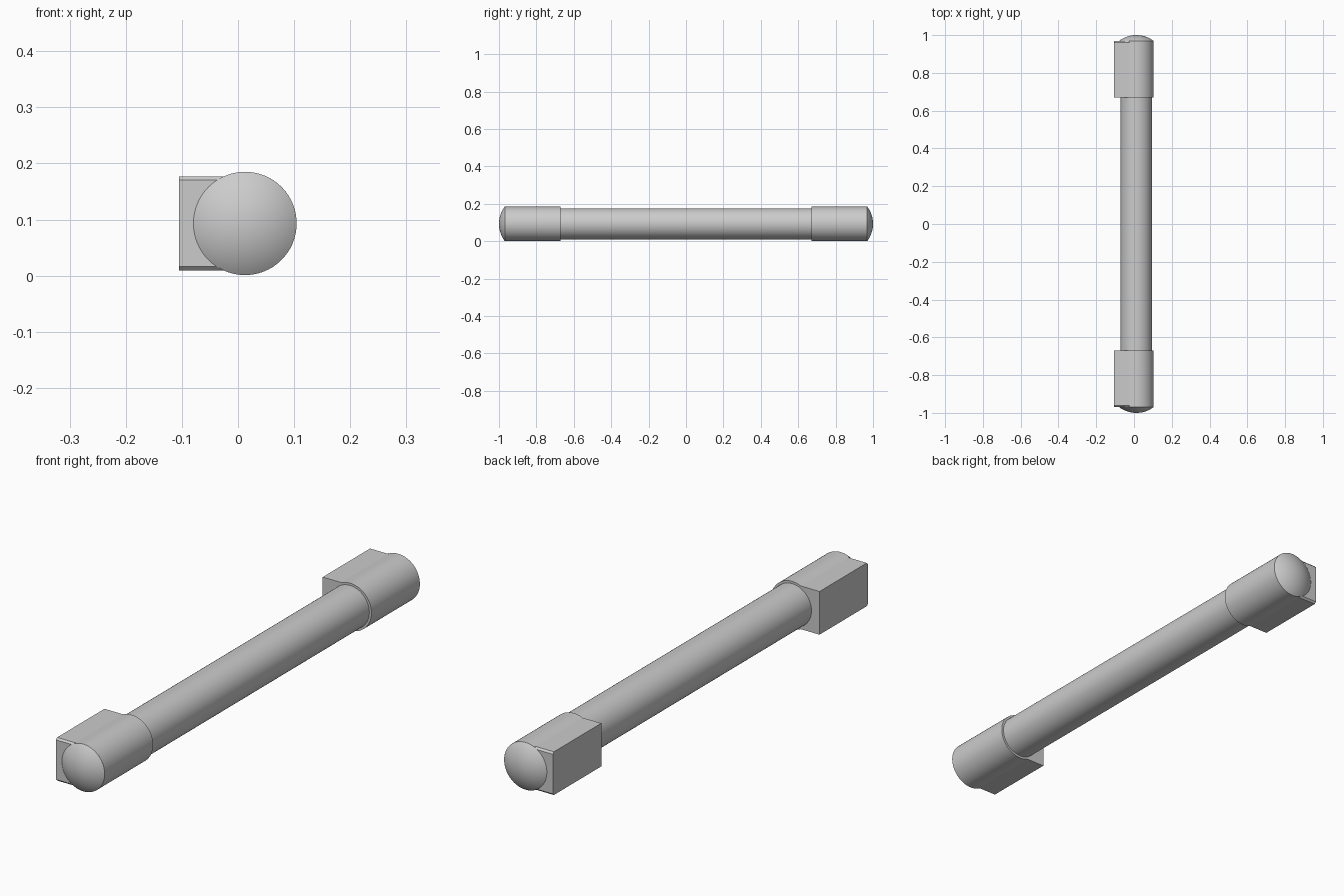
import bpy, bmesh, math

if "Cube" in bpy.data.objects:
    bpy.data.objects.remove(bpy.data.objects["Cube"])

CX, CZ = 0.0125, 0.093          # axis of the bar
R_BAR, R_SLEEVE = 0.083, 0.092
Y_IN, Y_OUT, Y_TIP = 0.671, 0.969, 1.0
X_BACK, H_BLOCK = -0.105, 0.084  # mounting block back face and half height
SEG = 64


def finish(name, bm, mirror=False):
    bmesh.ops.recalc_face_normals(bm, faces=bm.faces)
    me = bpy.data.meshes.new(name)
    bm.to_mesh(me)
    bm.free()
    ob = bpy.data.objects.new(name, me)
    bpy.context.collection.objects.link(ob)
    bpy.ops.object.select_all(action='DESELECT')
    ob.select_set(True)
    bpy.context.view_layer.objects.active = ob
    bpy.ops.object.shade_smooth_by_angle(angle=math.radians(30))
    if mirror:
        m = ob.modifiers.new("Mirror", 'MIRROR')
        m.use_axis = (False, True, False)
    return ob


def circle(r, y):
    return [(CX + r * math.cos(2 * math.pi * i / SEG), y,
             CZ + r * math.sin(2 * math.pi * i / SEG)) for i in range(SEG)]


def collar(y, inset=0.0):
    # round sleeve merging into a square block towards -x
    a = math.pi - math.asin(H_BLOCK / R_SLEEVE)
    pts = [(CX + R_SLEEVE * math.cos(t), y, CZ + R_SLEEVE * math.sin(t))
           for t in (-a + 2 * a * i / 48 for i in range(49))]
    xj, h = pts[0][0], H_BLOCK - inset
    return pts + [(xj - 0.002, y, CZ + h), (X_BACK, y, CZ + h),
                  (X_BACK, y, CZ - h), (xj - 0.002, y, CZ - h)]


def loft(bm, rings, cap_start=True, cap_end=True):
    loops = [[bm.verts.new(p) for p in ring] for ring in rings]
    for a, b in zip(loops, loops[1:]):
        n = len(a)
        for i in range(n):
            bm.faces.new((a[i], a[(i + 1) % n], b[(i + 1) % n], b[i]))
    if cap_start:
        bm.faces.new(loops[0])
    if cap_end:
        bm.faces.new(loops[-1])
    return loops


# long central bar
bm = bmesh.new()
loft(bm, [circle(R_BAR, -Y_OUT + 0.01), circle(R_BAR, Y_OUT - 0.01)])
finish("central_bar", bm)

# end sleeves with mounting blocks
bm = bmesh.new()
loft(bm, [collar(Y_IN), collar(Y_OUT - 0.007), collar(Y_OUT, 0.007)])
finish("end_sleeve", bm, mirror=True)

# shallow domed caps
bm = bmesh.new()
h = Y_TIP - Y_OUT
rad = (R_SLEEVE ** 2 + h ** 2) / (2 * h)
amax = math.asin(R_SLEEVE / rad)
N = 12
rings = [circle(rad * math.sin(amax * (N - k) / N),
                Y_TIP - rad + rad * math.cos(amax * (N - k) / N)) for k in range(N)]
loops = loft(bm, rings, cap_start=False, cap_end=False)
tip = bm.verts.new((CX, Y_TIP, CZ))
for i in range(SEG):
    bm.faces.new((loops[-1][i], loops[-1][(i + 1) % SEG], tip))
dome = finish("end_dome", bm, mirror=True)
